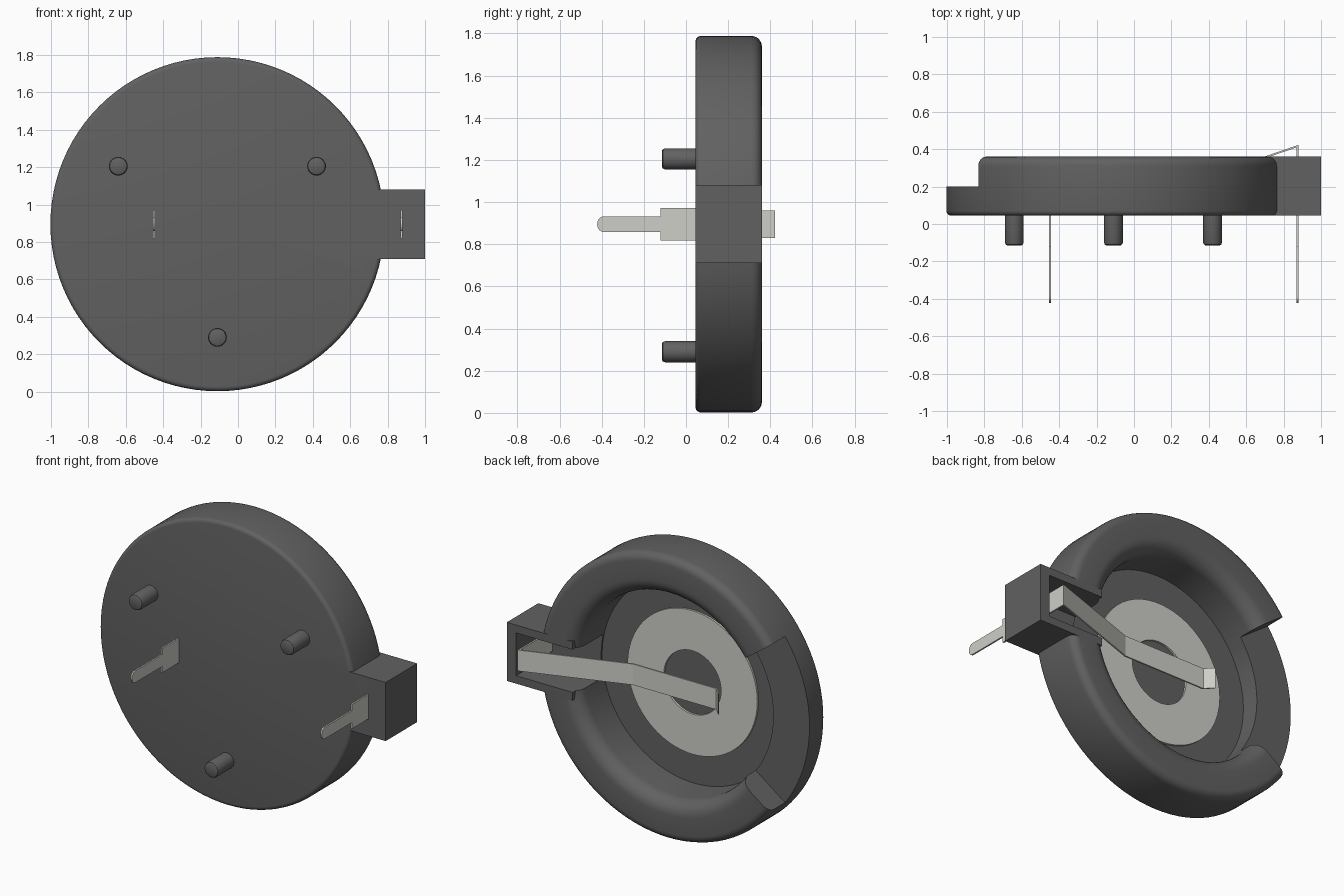
import bpy, bmesh, math
from mathutils import Matrix, Vector

if "Cube" in bpy.data.objects:
    bpy.data.objects.remove(bpy.data.objects["Cube"])

CX, CZ = -0.11, 0.895          # disc centre


def material(name, rgb):
    m = bpy.data.materials.new(name)
    m.diffuse_color = (*rgb, 1)
    m.use_nodes = True
    m.node_tree.nodes["Principled BSDF"].inputs["Base Color"].default_value = m.diffuse_color
    return m


DARK = material("dark_plastic", (0.12, 0.12, 0.12))
METAL = material("metal", (0.62, 0.62, 0.58))


def finish(name, bm, mat):
    bmesh.ops.remove_doubles(bm, verts=bm.verts, dist=1e-5)
    bmesh.ops.recalc_face_normals(bm, faces=bm.faces)
    me = bpy.data.meshes.new(name)
    bm.to_mesh(me)
    bm.free()
    ob = bpy.data.objects.new(name, me)
    bpy.context.collection.objects.link(ob)
    me.materials.append(mat)
    return ob


def smooth(ob):
    bpy.ops.object.select_all(action='DESELECT')
    ob.select_set(True)
    bpy.context.view_layer.objects.active = ob
    bpy.ops.object.shade_smooth_by_angle(angle=math.radians(35))


def lathe(name, profile, x, z, mat, steps=96, closed=False):
    """Revolve (radius, y) points around a y-parallel axis."""
    bm = bmesh.new()
    vs = [bm.verts.new((x + r, y, z)) for r, y in profile]
    pairs = list(zip(vs, vs[1:])) + ([(vs[-1], vs[0])] if closed else [])
    es = [bm.edges.new(p) for p in pairs]
    bmesh.ops.spin(bm, geom=vs + es, cent=(x, 0, z), axis=(0, 1, 0),
                   angle=2 * math.pi, steps=steps)
    return finish(name, bm, mat)


def prism(name, pts, offset, mat):
    """Extrude a planar outline of 3D points along offset."""
    bm = bmesh.new()
    f = bm.faces.new([bm.verts.new(p) for p in pts])
    ext = bmesh.ops.extrude_face_region(bm, geom=[f])["geom"]
    bmesh.ops.translate(bm, vec=offset, verts=[v for v in ext if isinstance(v, bmesh.types.BMVert)])
    return finish(name, bm, mat)


def box(name, x0, x1, y0, y1, z0, z1, mat):
    return prism(name, [(x0, y0, z0), (x1, y0, z0), (x1, y0, z1), (x0, y0, z1)],
                 (0, y1 - y0, 0), mat)


def arc(cx, cy, r, a0, a1, n=6):
    return [(cx + r * math.cos(math.radians(a0 + (a1 - a0) * i / n)),
             cy + r * math.sin(math.radians(a0 + (a1 - a0) * i / n))) for i in range(n + 1)]


def boolean(ob, other, op):
    m = ob.modifiers.new(op.lower(), 'BOOLEAN')
    m.operation, m.object, m.solver = op, other, 'EXACT'
    bpy.context.view_layer.objects.active = ob
    bpy.ops.object.modifier_apply(modifier=m.name)
    bpy.data.objects.remove(other)


# Round housing: flat front, rounded rim, deep pocket
profile = ([(0, 0.045)] + arc(0.868, 0.07, 0.025, -90, 0, 4)
           + arc(0.843, 0.31, 0.05, 0, 90) + arc(0.73, 0.27, 0.09, 90, 180, 8)
           + [(0.64, 0.08), (0, 0.08)])
housing = lathe("housing", profile, CX, CZ, DARK)

# Side terminal box with an open slot through the rim
tab = box("terminal_box", 0.54, 1.0, 0.045, 0.36, CZ - 0.185, CZ + 0.185, DARK)
boolean(housing, tab, 'UNION')
slot = box("slot_cutter", 0.4, 0.935, 0.09, 0.6, CZ - 0.135, CZ + 0.135, DARK)
boolean(housing, slot, 'DIFFERENCE')

# Rim opening opposite the terminal box
w = 1.3 * math.tan(math.radians(36))
wedge = prism("opening_cutter", [(CX, 0.2, CZ), (CX - 1.3, 0.2, CZ + w), (CX - 1.3, 0.2, CZ - w)],
              (0, 0.5, 0), DARK)
boolean(housing, wedge, 'DIFFERENCE')
smooth(housing)

# Locating pegs
for i, (x, z) in enumerate([(-0.64, 1.205), (0.42, 1.205), (-0.11, 0.29)]):
    smooth(lathe(f"peg_{i + 1}", [(0, -0.115), (0.037, -0.115), (0.046, -0.11), (0.05, -0.1),
                                  (0.05, 0.06), (0, 0.06)], x, z, DARK, 32))

# Ring contact on the pocket floor
smooth(lathe("ring_contact", [(0.2, 0.075), (0.453, 0.075), (0.453, 0.093), (0.2, 0.093)],
             CX, CZ, METAL, 96, True))


# Solder pins: wide shoulder, narrow rounded tip
def pin(name, x, top):
    half = [(0.066, top), (0.066, 0.06), (0.077, 0.06), (0.077, -0.12), (0.037, -0.12)]
    tip = arc(0, -0.39, 0.037, 0, -180, 10)
    tip = [(a, -0.39 + (b + 0.39) * 0.85) for a, b in tip]
    outline = half + tip + [(-a, b) for a, b in reversed(half)]
    prism(name, [(x - 0.005, y, CZ + a) for a, y in outline], (0.01, 0, 0), METAL)


pin("ring_pin", -0.45, 0.085)
pin("spring_pin", 0.875, 0.42)

# Bent spring strip reaching over the pocket
path = [(0.88, 0.423), (0.23, 0.2), (-0.35, 0.2), (-0.4, 0.25)]
under = [(x, y - 0.01) for x, y in reversed(path)]
prism("spring_strip", [(x, y, CZ - 0.066) for x, y in path + under], (0, 0, 0.132), METAL)
